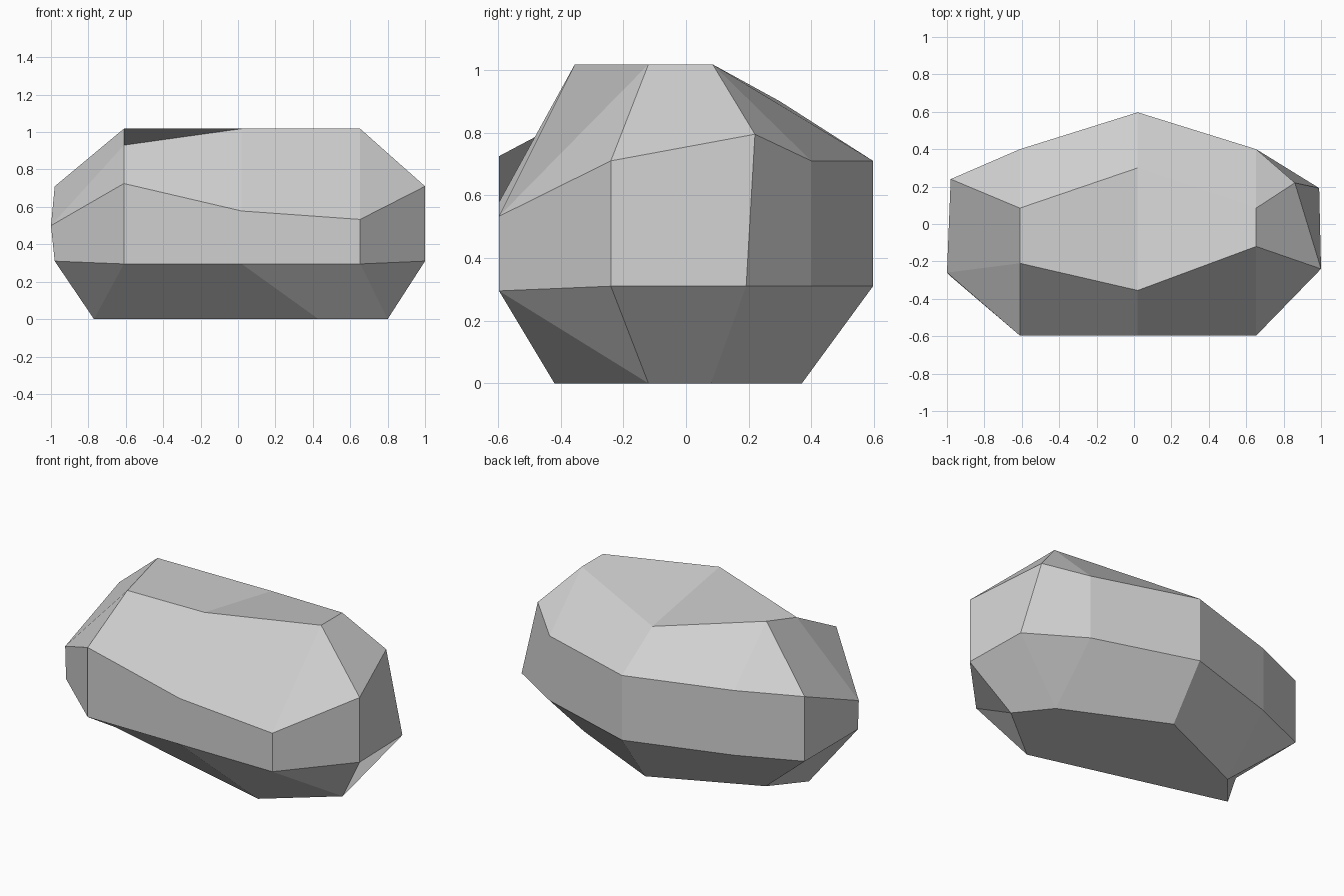
import bpy
import bmesh

cube = bpy.data.objects.get("Cube")
if cube:
    bpy.data.objects.remove(cube, do_unlink=True)

# One stone-grey colour
stone = bpy.data.materials.new("stone_grey")
stone.use_nodes = True
grey = (0.63, 0.63, 0.63, 1)
stone.diffuse_color = grey
stone.node_tree.nodes["Principled BSDF"].inputs["Base Color"].default_value = grey

# Crown corners
crown_right_front = (-.61, -.21, .93)
crown_front = (.02, -.355, 1.018)
crown_left_front = (.653, -.12, 1.018)
crown_left_back = (.653, .085, 1.018)
crown_back = (.02, .3, .9)
crown_right_back = (-.61, .085, 1.018)

# Base corners
base_front = (.43, -.42, 0)
base_left = (.8, -.12, 0)
base_left_back = (.64, .08, 0)
base_back = (.02, .37, 0)
base_right_back = (-.61, .09, 0)
base_right = (-.77, -.1, 0)

# Columns around the stone: base, lower belt, upper belt, crown
columns = [
    (base_right, (-.61, -.597, .295), (-.61, -.597, .725), crown_right_front),
    (base_front, (.02, -.597, .295), (.02, -.597, .578), crown_front),
    (base_left, (.653, -.597, .295), (.653, -.597, .533), crown_left_front),
    (base_left, (1, -.24, .31), (1, -.24, .71), crown_left_front),
    (base_left_back, (.99, .192, .31), (.86, .22, .795), crown_left_back),
    (base_left_back, (.653, .4, .31), (.653, .4, .71), crown_left_back),
    (base_back, (.02, .597, .31), (.02, .597, .71), crown_back),
    (base_right_back, (-.61, .4, .31), (-.61, .4, .71), crown_right_back),
    (base_right_back, (-.98, .24, .31), (-.98, .24, .71), crown_right_back),
    (base_right, (-.98, -.28, .31), (-1, -.26, .5), crown_right_front),
]

bm = bmesh.new()
corners = {}


def corner(p):
    if p not in corners:
        corners[p] = bm.verts.new(p)
    return corners[p]


def facet(*points):
    # Shared corners collapse a quad into a triangle
    unique = list(dict.fromkeys(points))
    if len(unique) > 2:
        bm.faces.new([corner(p) for p in unique])


# Side facets: undercut, belt and shoulder, each folding from the next column
for i, a in enumerate(columns):
    b = columns[(i + 1) % len(columns)]
    facet(b[1], b[0], a[0], a[1])
    facet(b[1], b[2], a[2], a[1])
    facet(b[2], b[3], a[3], a[2])

# Crown facets and flat base
facet(crown_right_back, crown_right_front, crown_front, crown_back)
facet(crown_front, crown_left_front, crown_left_back, crown_back)
facet(*[c[0] for c in columns])

bmesh.ops.recalc_face_normals(bm, faces=bm.faces)
mesh = bpy.data.meshes.new("rock")
bm.to_mesh(mesh)
bm.free()
mesh.materials.append(stone)
rock = bpy.data.objects.new("rock", mesh)
bpy.context.collection.objects.link(rock)
